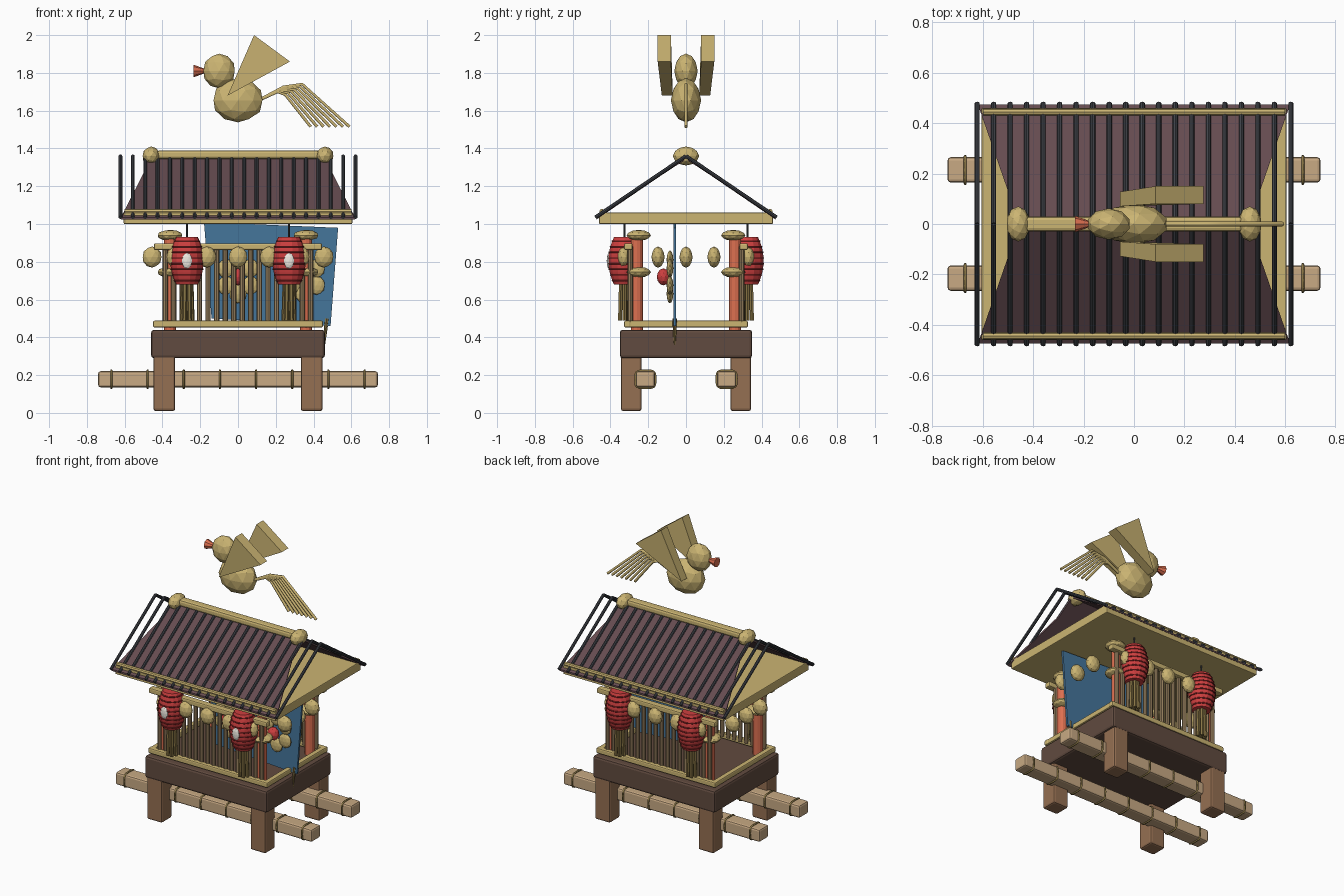
import bpy, bmesh, math
from mathutils import Vector, Matrix

if "Cube" in bpy.data.objects:
    bpy.data.objects.remove(bpy.data.objects["Cube"])

def mat(name, c):
    m = bpy.data.materials.new(name)
    m.diffuse_color = (*c, 1)
    m.use_nodes = True
    m.node_tree.nodes["Principled BSDF"].inputs["Base Color"].default_value = m.diffuse_color
    return m

GOLD = mat("gold", (0.60, 0.46, 0.17))
DARK = mat("dark_wood", (0.12, 0.07, 0.05))
WOOD = mat("leg_wood", (0.30, 0.16, 0.085))
TAN = mat("pole_wood", (0.58, 0.40, 0.23))
SLAT = mat("slat_wood", (0.33, 0.23, 0.12))
ROPE = mat("rope", (0.25, 0.18, 0.06))
ORANGE = mat("vermilion", (0.72, 0.16, 0.08))
RED = mat("lantern_red", (0.62, 0.05, 0.05))
RIB = mat("lantern_rib", (0.25, 0.02, 0.02))
WHITE = mat("paper_white", (0.85, 0.82, 0.75))
ROOF = mat("roof_plum", (0.13, 0.07, 0.08))
IRON = mat("iron", (0.05, 0.055, 0.065))
BLUE = mat("banner_blue", (0.06, 0.18, 0.33))

def finish(name, bm, m, bevel=0):
    bmesh.ops.recalc_face_normals(bm, faces=bm.faces)
    me = bpy.data.meshes.new(name)
    bm.to_mesh(me)
    bm.free()
    me.materials.append(m)
    o = bpy.data.objects.new(name, me)
    bpy.context.collection.objects.link(o)
    if bevel:
        b = o.modifiers.new("bevel", 'BEVEL')
        b.width, b.segments = bevel, 2
    return o

def box(name, c, s, m, bevel=0.008):
    bm = bmesh.new()
    bmesh.ops.create_cube(bm, size=1, matrix=Matrix.Translation(c) @ Matrix.Diagonal((*s, 1)))
    return finish(name, bm, m, bevel)

def ball(name, c, r, m, sub=2):
    bm = bmesh.new()
    bmesh.ops.create_icosphere(bm, subdivisions=sub, radius=1,
                               matrix=Matrix.Translation(c) @ Matrix.Diagonal((*r, 1)))
    return finish(name, bm, m)

def rod(name, a, b, r1, m, r2=None, n=8):
    a, b = Vector(a), Vector(b)
    d = b - a
    bm = bmesh.new()
    q = d.to_track_quat('Z', 'Y').to_matrix().to_4x4()
    bmesh.ops.create_cone(bm, cap_ends=True, segments=n, radius1=r1, radius2=r1 if r2 is None else r2,
                          depth=d.length, matrix=Matrix.Translation((a + b) / 2) @ q)
    return finish(name, bm, m)

def tube(name, pts, r, m, cyclic=False):
    cu = bpy.data.curves.new(name, 'CURVE')
    cu.dimensions = '3D'
    cu.bevel_depth, cu.bevel_resolution, cu.use_fill_caps = r, 1, True
    s = cu.splines.new('POLY')
    s.points.add(len(pts) - 1)
    for p, co in zip(s.points, pts):
        p.co = (*co, 1)
    s.use_cyclic_u = cyclic
    cu.materials.append(m)
    o = bpy.data.objects.new(name, cu)
    bpy.context.collection.objects.link(o)
    return o

def prism(name, a, b, m):
    """Solid joining two matching outlines."""
    bm = bmesh.new()
    va, vb = [bm.verts.new(p) for p in a], [bm.verts.new(p) for p in b]
    bm.faces.new(va)
    bm.faces.new(vb[::-1])
    for i in range(len(va)):
        j = (i + 1) % len(va)
        bm.faces.new((va[i], vb[i], vb[j], va[j]))
    return finish(name, bm, m)

def lathe(name, c, prof, m, n=14):
    bm = bmesh.new()
    rings = [[bm.verts.new((c[0] + r * math.cos(2 * math.pi * k / n),
                            c[1] + r * math.sin(2 * math.pi * k / n), z)) for k in range(n)] for r, z in prof]
    for p, q in zip(rings, rings[1:]):
        for k in range(n):
            bm.faces.new((p[k], p[(k + 1) % n], q[(k + 1) % n], q[k]))
    bm.faces.new(rings[0][::-1])
    bm.faces.new(rings[-1])
    return finish(name, bm, m)

def lantern_r(z):
    return 0.088 - 0.03 * ((z - 0.805) / 0.125) ** 2

# Platform
box("base", (0, 0, 0.365), (0.92, 0.70, 0.15), DARK, 0.015)
for sy in (-1, 1):
    # Carrying poles with rope bands
    box("carrying_pole", (0, 0.215 * sy, 0.178), (1.48, 0.10, 0.085), TAN, 0.012)
    for i in range(8):
        x = -0.67 + i * 1.34 / 7
        tube("pole_rope", [(x, 0.215 * sy + 0.054 * math.copysign(abs(math.cos(t)) ** 0.5, math.cos(t)),
                            0.178 + 0.047 * math.copysign(abs(math.sin(t)) ** 0.5, math.sin(t)))
                           for t in [k * math.pi / 8 + 0.01 for k in range(16)]], 0.006, ROPE, True)
    # Front and back rails and slats
    box("lower_rail", (0, 0.31 * sy, 0.47), (0.90, 0.035, 0.036), GOLD)
    box("upper_rail", (0, 0.305 * sy, 0.88), (0.89, 0.045, 0.036), GOLD)
    for i in range(18):
        x = -0.385 + i * 0.77 / 17
        rod("slat", (x, 0.295 * sy, 0.47), (x, 0.295 * sy, 0.88), 0.014, SLAT)
    for x in (-0.33, -0.165, 0, 0.165, 0.33):
        ball("bell", (x, 0.33 * sy, 0.825), (0.05, 0.035, 0.056), GOLD)

    # Roof sheet, hip lower down and open gable above
    o = [(-0.62, 0.475, 1.035), (0.62, 0.475, 1.035), (0.5, 0.13, 1.27),
         (0.5, 0, 1.355), (-0.5, 0, 1.355), (-0.5, 0.13, 1.27)]
    prism("roof_sheet", [(x, y * sy, z) for x, y, z in o], [(x, y * sy, z - 0.012) for x, y, z in o], ROOF)
    for i in range(20):
        x = -0.6225 + i * 1.245 / 19
        rod("roof_batten", (x, 0.48 * sy, 1.035), (x, 0, 1.36), 0.01, IRON)
    rod("eave_rod", (-0.60, 0.445 * sy, 1.066), (0.60, 0.445 * sy, 1.066), 0.014, GOLD)

    for sx in (-1, 1):
        box("leg", (0.39 * sx, 0.29 * sy, 0.16), (0.115, 0.11, 0.30), WOOD, 0.012)
        # Corner posts with collars
        rod("corner_post", (0.36 * sx, 0.26 * sy, 0.44), (0.36 * sx, 0.26 * sy, 0.94), 0.032, ORANGE, n=12)
        for z in (0.745, 0.94):
            ball("post_collar", (0.36 * sx, 0.25 * sy, z), (0.068, 0.065, 0.029), GOLD)
        # Hanging lanterns
        x, y = 0.27 * sx, 0.325 * sy
        lathe("lantern", (x, y), [(lantern_r(z), z) for z in [0.68 + 0.25 * k / 8 for k in range(9)]], RED)
        for k in range(8):
            z = 0.70 + k * 0.03
            r = lantern_r(z)
            tube("lantern_rib", [(x + r * math.cos(t), y + r * math.sin(t), z)
                                 for t in [j * math.pi / 7 for j in range(14)]], 0.004, RIB, True)
        rod("lantern_cord", (x, y, 0.92), (x, y, 1.01), 0.005, IRON)
        for k in range(7):
            t = k * math.pi / 3
            r = 0 if k == 6 else 0.028
            rod("tassel_strand", (x + r * 0.8 * math.cos(t), y + r * 0.8 * math.sin(t), 0.69),
                (x + r * math.cos(t), y + r * math.sin(t), 0.49), 0.012, ROPE, n=6)
        if sy < 0:
            ball("lantern_badge", (x, y - 0.083, 0.805), (0.028, 0.012, 0.042), WHITE)

# Side rails and side bells
for sx in (-1, 1):
    box("side_rail", (0.43 * sx, 0, 0.47), (0.035, 0.65, 0.036), GOLD)
    for y in (-0.148, 0, 0.148):
        ball("side_bell", (0.455 * sx, y, 0.825), (0.052, 0.035, 0.056), GOLD)
    ball("ridge_knob", (0.46 * sx, 0, 1.36), (0.047, 0.07, 0.05), GOLD)

# Eave slab and ridge
box("eave_slab", (0, 0, 1.03), (1.21, 0.92, 0.06), GOLD, 0.005)
box("ridge_beam", (0, 0, 1.367), (0.86, 0.06, 0.045), GOLD, 0.014)

# Leaning banner with two blossom ornaments
o = [(-0.18, 1.01), (0.53, 0.98), (0.49, 0.46), (-0.14, 0.50)]
prism("banner", [(x, -0.066, z) for x, z in o], [(x, -0.052, z) for x, z in o], BLUE)
rod("banner_tassel", (0.47, -0.06, 0.50), (0.455, -0.06, 0.36), 0.012, ROPE, 0.006)
for cx in (0.0, 0.35):
    for k in range(6):
        t = math.pi / 6 + k * math.pi / 3
        ball("blossom_petal", (cx + 0.075 * math.cos(t), -0.085, 0.72 + 0.09 * math.sin(t)),
             (0.046, 0.018, 0.05), GOLD)
    ball("blossom_centre", (cx, -0.12, 0.72), (0.04, 0.035, 0.045), RED)

# Bird
ball("bird_body", (0, 0, 1.655), (0.136, 0.08, 0.117), GOLD)
ball("bird_head", (-0.1, 0, 1.81), (0.087, 0.062, 0.092), GOLD)
rod("bird_beak", (-0.235, 0, 1.81), (-0.165, 0, 1.81), 0.033, ORANGE, 0.008)
for sy in (-1, 1):
    prism("bird_wing",
          [(-0.055, 0.07 * sy, 1.68), (0.085, 0.08 * sy, 2.0), (0.275, 0.08 * sy, 1.86)],
          [(-0.055, 0.128 * sy, 1.68), (0.085, 0.15 * sy, 2.0), (0.275, 0.15 * sy, 1.86)], GOLD)
for i in range(7):
    f = i / 6
    tube("tail_feather", [(0.11, 0, 1.655), (0.21 + 0.03 * f, 0, 1.70 + 0.025 * f),
                          (0.25 + 0.09 * f, 0, 1.685 + 0.055 * f),
                          (0.385 + 0.205 * f, 0, 1.515)], 0.009, GOLD)
